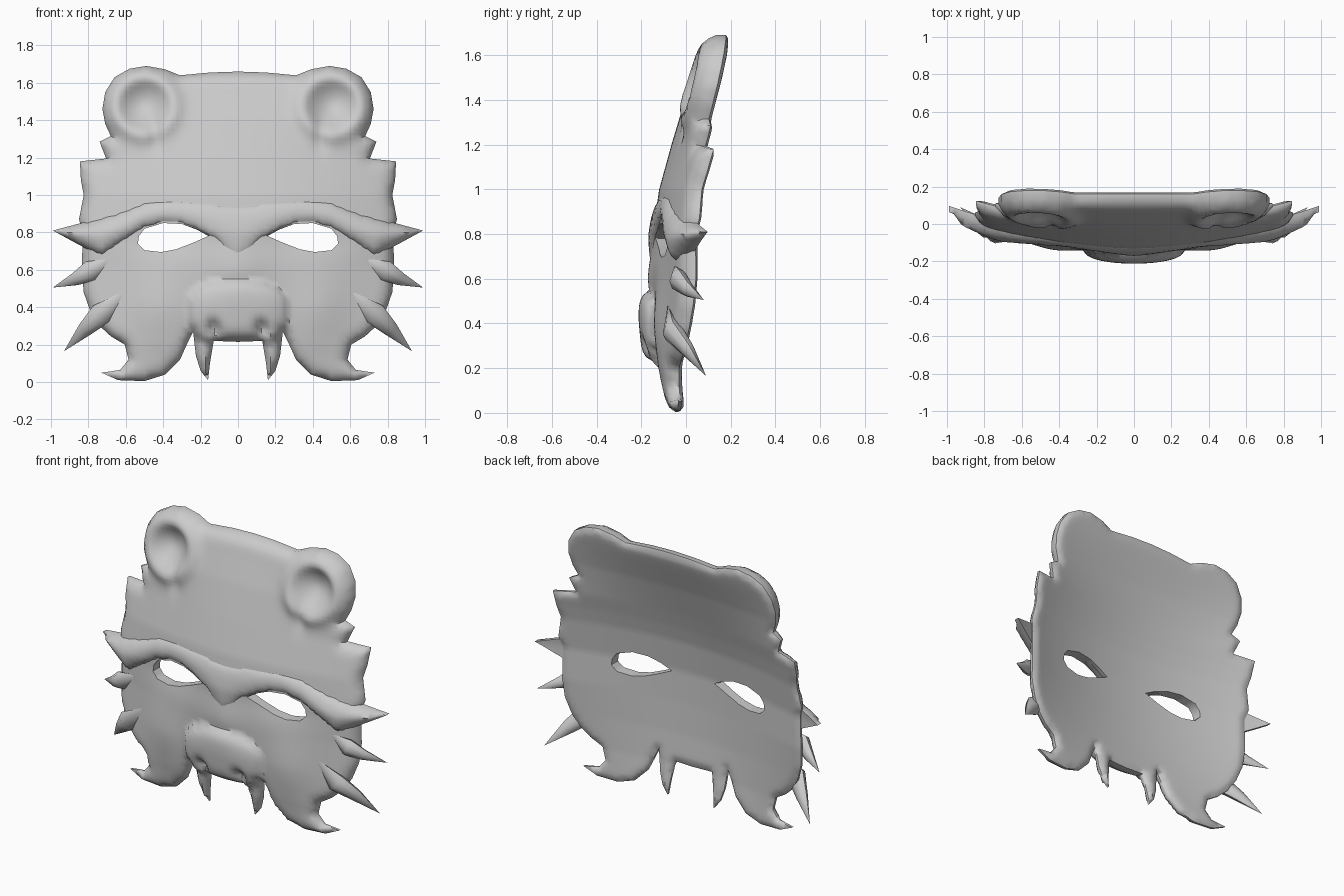
import bpy, bmesh
from math import exp, sqrt, pi, cos, sin
from mathutils import Vector
from mathutils.geometry import delaunay_2d_cdt

if "Cube" in bpy.data.objects:
    bpy.data.objects.remove(bpy.data.objects["Cube"])

# Right-half outlines (x, z), from the top centre to the bottom centre
FACE = [(0, 1.66), (.15, 1.655), (.31, 1.64), (.39, 1.672), (.49, 1.69), (.58, 1.675), (.66, 1.63),
        (.71, 1.55), (.725, 1.46), (.71, 1.38), (.68, 1.315), (.74, 1.285), (.705, 1.195), (.845, 1.18),
        (.84, 1.08), (.825, 1.0), (.85, .87), (.83, .8), (.835, .6), (.825, .48), (.79, .38), (.74, .3),
        (.68, .245), (.605, .2), (.585, .12), (.63, .065), (.73, .05), (.64, .01), (.5, .005), (.39, .04),
        (.31, .12), (.265, .22), (.24, .27), (.225, .14), (.2, .06), (.16, .01), (.15, .1), (.13, .22), (0, .215)]
BROW = [(0, .95), (.2, .97), (.37, .985), (.5, .965), (.65, .905), (.82, .855), (.99, .81), (.88, .75),
        (.73, .67), (.6, .76), (.5, .825), (.4, .85), (.3, .845), (.22, .815), (.13, .765), (.06, .69), (0, .63)]
EYE = [(.15, .785), (.22, .82), (.3, .845), (.4, .85), (.5, .82), (.53, .78), (.535, .74), (.5, .705),
       (.41, .695), (.33, .71), (.24, .745)]
# Height profile of the mask: (z, centre depth, sideways curvature)
PROFILE = [(0, -.10, .05), (.2, -.13, .12), (.4, -.145, .17), (.6, -.15, .2), (.8, -.15, .2), (1, -.12, .2),
           (1.2, -.065, .19), (1.4, -.005, .12), (1.55, .05, .07), (1.7, .1, .03)]


def base(x, z):
    z = min(max(z, 0), 1.699)
    for (z0, c0, k0), (z1, c1, k1) in zip(PROFILE, PROFILE[1:]):
        if z <= z1:
            t = (z - z0) / (z1 - z0)
            return c0 + (c1 - c0) * t + (k0 + (k1 - k0) * t) * x * x


def bump(x, z, cx, cz, rx, rz):
    return exp(-((abs(x) - cx) / rx) ** 2 - ((z - cz) / rz) ** 2)


def rounding(d, width):
    t = min(d / width, 1)
    return 1 - sqrt(max(0, 1 - (1 - t) ** 2))


def face_front(x, z, d):
    y = base(x, z) + .04 * rounding(d, .08)
    n = (abs(x) / .27) ** 3 + (abs(z - .37) / .17) ** 3
    y -= .065 * sqrt(max(0, 1 - n))                       # nose
    y -= .02 * exp(-(x / .13) ** 2 - ((z - .6) / .12) ** 2)  # bridge
    y += .055 * bump(x, z, .13, .285, .035, .04)          # nostrils
    y -= .025 * bump(x, z, .43, .38, .15, .2)             # cheeks
    y += .02 * bump(x, z, .35, .77, .22, .09)             # eye sockets
    r = sqrt((abs(x) - .5) ** 2 + (z - 1.48) ** 2)
    y -= .035 * exp(-((r - .155) / .05) ** 2)             # ear rims
    y += .05 * exp(-(r / .09) ** 2) + .025 * bump(x, z, .44, 1.32, .035, .08)
    return y


def face_back(x, z, d):
    return base(x, z) + .075 + .02 * min(max(z - 1.1, 0) / .5, 1) - .02 * rounding(d, .06)


def brow_front(x, z, d):
    t = min(max((abs(x) - .35) / .4, 0), 1)
    return base(x, z) - .018 - .03 * t + (.035 + .03 * t) * rounding(d, .11)


def brow_back(x, z, d):
    return base(x, z) + .05


def mirrored(half):
    return half + [(-x, z) for x, z in reversed(half) if x > 0]


def subdivided(loop, step=.03):
    out = []
    for a, b in zip(loop, loop[1:] + loop[:1]):
        a, b = Vector(a), Vector(b)
        n = max(1, round((b - a).length / step))
        out += [a.lerp(b, i / n) for i in range(n)]
    return out


def inside(x, z, loop):
    hit = False
    for (x0, z0), (x1, z1) in zip(loop, loop[1:] + loop[:1]):
        if (z0 > z) != (z1 > z) and x < x0 + (z - z0) * (x1 - x0) / (z1 - z0):
            hit = not hit
    return hit


def distance(x, z, loop):
    best = 9
    for (x0, z0), (x1, z1) in zip(loop, loop[1:] + loop[:1]):
        dx, dz = x1 - x0, z1 - z0
        t = min(1, max(0, ((x - x0) * dx + (z - z0) * dz) / (dx * dx + dz * dz)))
        best = min(best, (x - x0 - t * dx) ** 2 + (z - z0 - t * dz) ** 2)
    return sqrt(best)


def finish(name, bm, angle):
    bmesh.ops.recalc_face_normals(bm, faces=bm.faces)
    me = bpy.data.meshes.new(name)
    bm.to_mesh(me)
    bm.free()
    ob = bpy.data.objects.new(name, me)
    bpy.context.collection.objects.link(ob)
    bpy.ops.object.select_all(action='DESELECT')
    ob.select_set(True)
    bpy.context.view_layer.objects.active = ob
    bpy.ops.object.shade_smooth_by_angle(angle=angle)
    return ob


def sheet(name, outline, holes, front, back, step=.025):
    """Solid relief: a triangulated outline with separate front and back depths."""
    pts, edges = [], []
    for loop in [outline] + holes:
        ring, s = subdivided(loop), len(pts)
        pts += ring
        edges += [(s + i, s + (i + 1) % len(ring)) for i in range(len(ring))]
    for i in range(-40, 41):
        for j in range(0, 69):
            x, z = i * step, j * step
            if inside(x, z, outline) and not any(inside(x, z, h) for h in holes):
                if min(distance(x, z, l) for l in [outline] + holes) > .012:
                    pts.append(Vector((x, z)))
    vs, _, tris, *_ = delaunay_2d_cdt(pts, edges, [], 0, 1e-6)
    bm = bmesh.new()
    dist = [distance(v.x, v.y, outline) for v in vs]
    f = [bm.verts.new((v.x, front(v.x, v.y, d), v.y)) for v, d in zip(vs, dist)]
    b = [bm.verts.new((v.x, back(v.x, v.y, d), v.y)) for v, d in zip(vs, dist)]
    rim = {}
    for t in tris:
        cx, cz = sum(vs[i].x for i in t) / 3, sum(vs[i].y for i in t) / 3
        if not inside(cx, cz, outline) or any(inside(cx, cz, h) for h in holes):
            continue
        bm.faces.new([f[i] for i in t])
        bm.faces.new([b[i] for i in reversed(t)])
        for p, q in zip(t, list(t[1:]) + [t[0]]):
            key = (min(p, q), max(p, q))
            rim[key] = rim.get(key, 0) + 1
    for (p, q), count in rim.items():
        if count == 1:
            bm.faces.new((f[p], f[q], b[q], b[p]))
    bmesh.ops.delete(bm, geom=[v for v in bm.verts if not v.link_faces], context='VERTS')
    return finish(name, bm, .9)


def spike(name, path, widths, depth, side):
    """Flattened tuft tapering to a point at both ends."""
    bm = bmesh.new()
    pts = [Vector((x * side, y, z)) for x, y, z in path]
    run = (pts[-1] - pts[0]).normalized()
    across = run.cross(Vector((0, 1, 0))).normalized()
    out = run.cross(across).normalized()
    rings = [[bm.verts.new(p + across * w * cos(a * pi / 4) + out * w * depth * sin(a * pi / 4))
              for a in range(8)] for p, w in zip(pts[1:-1], widths)]
    first, last = bm.verts.new(pts[0]), bm.verts.new(pts[-1])
    for i in range(8):
        j = (i + 1) % 8
        bm.faces.new((first, rings[0][i], rings[0][j]))
        bm.faces.new((last, rings[-1][j], rings[-1][i]))
        for r0, r1 in zip(rings, rings[1:]):
            bm.faces.new((r0[i], r1[i], r1[j], r0[j]))
    finish(name, bm, .8)


# Face plate with ears, nose, jaw and fangs
left_eye = [(-x, z) for x, z in EYE]
sheet("mask_face", mirrored(FACE), [EYE, left_eye], face_front, face_back)

# Overhanging brow
sheet("brow", mirrored(BROW), [], brow_front, brow_back)

# Cheek tufts
for label, side in (("right", 1), ("left", -1)):
    spike("upper_tuft_" + label, [(.68, -.05, .66), (.79, -.035, .595), (.87, .01, .55), (.99, .08, .505)],
          [.055, .035], .75, side)
    spike("lower_tuft_" + label, [(.6, -.08, .49), (.73, -.06, .365), (.82, .01, .28), (.93, .09, .165)],
          [.062, .04], .75, side)
